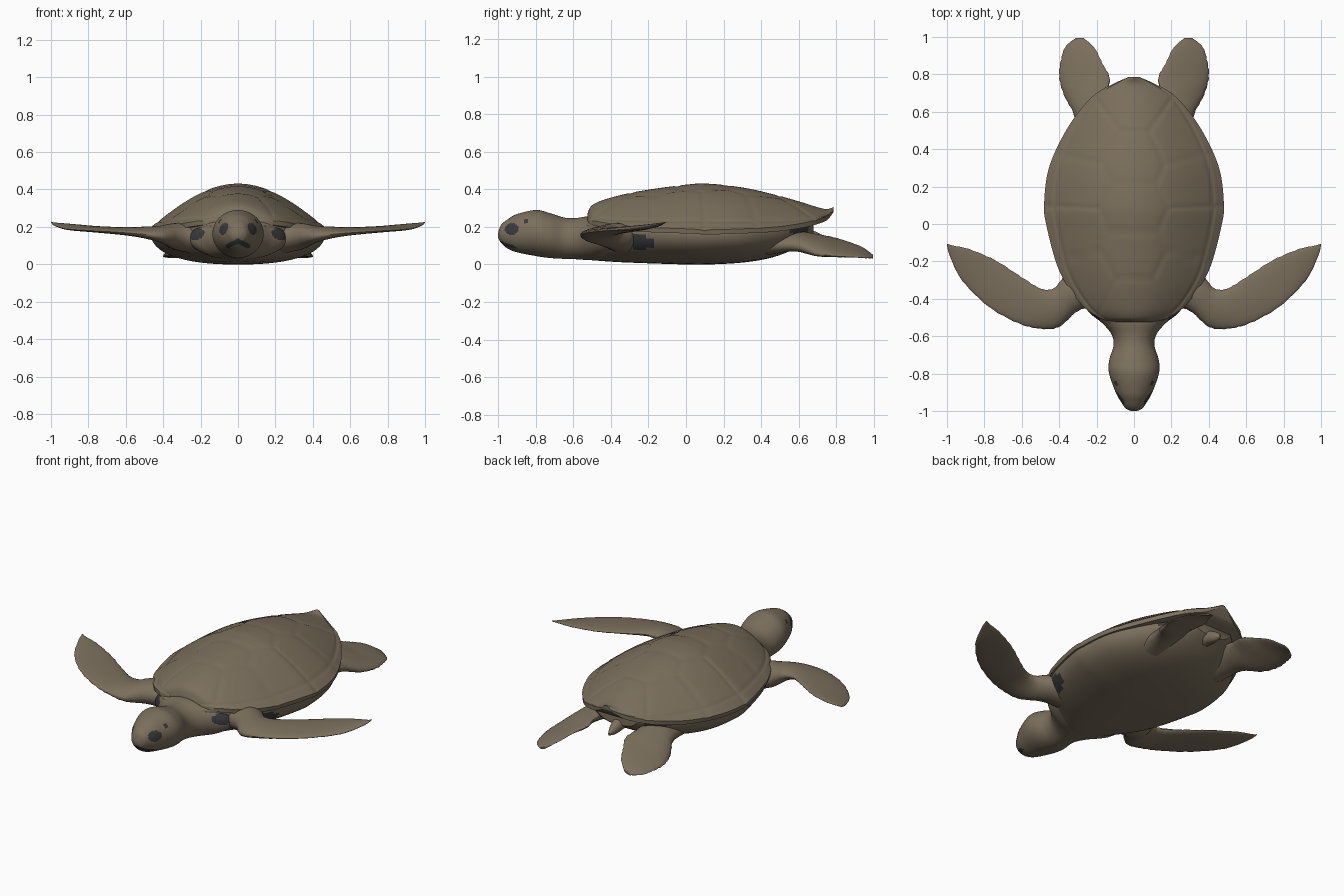
import bpy
import bmesh
import math
from mathutils import Vector

cube = bpy.data.objects.get("Cube")
if cube:
    bpy.data.objects.remove(cube, do_unlink=True)


def make_material(name, rgb):
    mat = bpy.data.materials.new(name)
    mat.use_nodes = True
    mat.diffuse_color = (*rgb, 1)
    shader = next(n for n in mat.node_tree.nodes if n.type == 'BSDF_PRINCIPLED')
    shader.inputs["Base Color"].default_value = (*rgb, 1)
    shader.inputs["Roughness"].default_value = 0.8
    return mat


BROWN = make_material("olive brown", (0.2, 0.16, 0.108))
DARK = make_material("charcoal", (0.04, 0.042, 0.045))


def smooth_rows(rows, steps):
    """Catmull-Rom interpolation between the given cross-section rows."""
    rows = [Vector(r) for r in rows]
    out = []
    for i in range(len(rows) - 1):
        b, c = rows[i], rows[i + 1]
        a = rows[i - 1] if i else b
        d = rows[i + 2] if i + 2 < len(rows) else c
        for k in range(steps):
            t = k / steps
            out.append(b + (c - a) * (t / 2) + (a * 2 - b * 5 + c * 4 - d) * (t * t / 2)
                       + (b * 3 - a - c * 3 + d) * (t ** 3 / 2))
    out.append(rows[-1])
    return out


def loft(name, rings, dark_rule=None, angle=40):
    """Skin a row of closed rings, cap both ends, paint faces by a rule."""
    bm = bmesh.new()
    loops = [[bm.verts.new(p) for p in ring] for ring in rings]
    n = len(loops[0])
    for a, b in zip(loops, loops[1:]):
        for i in range(n):
            j = (i + 1) % n
            bm.faces.new((a[i], a[j], b[j], b[i]))
    bm.faces.new(loops[0])
    bm.faces.new(loops[-1])
    bmesh.ops.recalc_face_normals(bm, faces=bm.faces)
    for f in bm.faces:
        if dark_rule and dark_rule(f.calc_center_median()):
            f.material_index = 1
    mesh = bpy.data.meshes.new(name)
    bm.to_mesh(mesh)
    bm.free()
    mesh.materials.append(BROWN)
    mesh.materials.append(DARK)
    obj = bpy.data.objects.new(name, mesh)
    bpy.context.collection.objects.link(obj)
    bpy.ops.object.select_all(action='DESELECT')
    obj.select_set(True)
    bpy.context.view_layer.objects.active = obj
    bpy.ops.object.shade_smooth_by_angle(angle=math.radians(angle))
    return obj


def near(p, centre, radii):
    """Inside an ellipsoid that is mirrored across x."""
    q = (abs(p.x), p.y, p.z)
    return sum(((a - c) / r) ** 2 for a, c, r in zip(q, centre, radii)) < 1


def circle(n):
    return [(math.cos(math.tau * i / n), math.sin(math.tau * i / n)) for i in range(n)]


# Shell: domed sections with a thin lip, scute seams pressed in
SEEDS = [(0, y) for y in (-0.42, -0.17, 0.08, 0.35, 0.64)]
SEEDS += [(s * x, y) for s in (-1, 1)
          for x, y in ((0.26, -0.3), (0.31, -0.04), (0.3, 0.22), (0.24, 0.47))]


def seam(x, y, w):
    d = sorted(math.hypot(x - a, y - b) for a, b in SEEDS)
    edge = min((d[1] - d[0]) / 2, abs(abs(x) / w - 0.88) * w)
    return 0.005 * max(0, 1 - edge / 0.016)


def shell_ring(row):
    y, w, top, rim = row
    ring = []
    n = 90
    for i in range(n + 1):
        s = math.sin(math.pi * (i / n - 0.5))
        dome = math.cos(math.pi / 2 * s)
        ring.append((w * s, y, rim + (top - rim) * dome - seam(w * s, y, w)))
    lip = min(0.025, (top - rim) * 0.8)
    ring += [(w * 0.99, y, rim - lip), (w * 0.9, y, rim - lip),
             (-w * 0.9, y, rim - lip), (-w * 0.99, y, rim - lip)]
    return ring


shell_rows = [
    (-0.525, 0.1, 0.27, 0.24), (-0.5, 0.19, 0.315, 0.235), (-0.42, 0.29, 0.35, 0.22),
    (-0.25, 0.4, 0.39, 0.2), (0, 0.47, 0.425, 0.19), (0.12, 0.48, 0.43, 0.185),
    (0.3, 0.455, 0.41, 0.19), (0.48, 0.375, 0.37, 0.2), (0.62, 0.28, 0.33, 0.22),
    (0.7, 0.2, 0.305, 0.24), (0.75, 0.11, 0.295, 0.26), (0.785, 0.03, 0.305, 0.29)]
loft("shell", [shell_ring(r) for r in smooth_rows(shell_rows, 10)])


# Belly: full, rounded underside that meets the shell rim
def belly_ring(row):
    y, w, rim, low = row
    ring = []
    for c, s in circle(64):
        x = math.copysign(abs(c) ** 0.85, c) * w
        ring.append((x, y, rim + (0.03 * s if s > 0 else -(rim - low) * abs(s) ** 0.85)))
    return ring


def belly_dark(p):
    return (near(p, (0.4, -0.25, 0.11), (0.09, 0.07, 0.06))
            or near(p, (0.24, 0.61, 0.18), (0.08, 0.06, 0.04)))


belly_rows = [
    (-0.55, 0.1, 0.2, 0.05), (-0.5, 0.18, 0.21, 0.025), (-0.4, 0.28, 0.205, 0.015),
    (-0.25, 0.385, 0.185, 0.008), (0, 0.455, 0.175, 0), (0.12, 0.465, 0.17, 0),
    (0.3, 0.44, 0.175, 0.01), (0.45, 0.365, 0.185, 0.035), (0.57, 0.27, 0.2, 0.08),
    (0.68, 0.14, 0.22, 0.15)]
loft("belly", [belly_ring(r) for r in smooth_rows(belly_rows, 6)], belly_dark)


# Head and neck: one tapering form with painted eyes, nostrils and mouth
def head_ring(row):
    y, w, top, low = row
    mid, half = (top + low) / 2, (top - low) / 2
    return [(w * c, y, mid + half * s) for c, s in circle(80)]


def head_dark(p):
    eye = near(p, (0.08, -0.93, 0.19), (0.05, 0.04, 0.032))
    temple = near(p, (0.09, -0.85, 0.228), (0.05, 0.015, 0.012))
    mouth_line = 0.125 - 0.5 * abs(p.x)
    mouth = p.y < -0.9 and abs(p.x) < 0.065 and abs(p.z - mouth_line) < 0.014
    shoulder = near(p, (0.23, -0.48, 0.165), (0.06, 0.06, 0.035))
    return eye or temple or mouth or shoulder


head_rows = [
    (-1, 0.015, 0.17, 0.14), (-0.985, 0.045, 0.21, 0.115), (-0.95, 0.07, 0.24, 0.085),
    (-0.9, 0.098, 0.268, 0.065), (-0.8, 0.133, 0.29, 0.045), (-0.73, 0.133, 0.275, 0.035),
    (-0.65, 0.11, 0.25, 0.03), (-0.59, 0.12, 0.247, 0.028), (-0.53, 0.17, 0.255, 0.024),
    (-0.46, 0.25, 0.255, 0.022), (-0.36, 0.27, 0.25, 0.03)]
loft("head_and_neck", [head_ring(r) for r in smooth_rows(head_rows, 10)], head_dark)


# Flippers: lens sections between a leading and a trailing edge
def flipper(name, rows, side):
    rings = []
    for k, row in enumerate(smooth_rows(rows, 6)):
        lead, trail, thick = Vector(row[:3]), Vector(row[3:6]), row[6]
        ragged = 1 + 0.018 * math.sin(k * 2.3)
        mid, half = (lead + trail) / 2, (lead - trail) / 2 * ragged
        ring = []
        for c, s in circle(28):
            p = mid + half * c
            ring.append((side * p.x, p.y, p.z + thick / 2 * s))
        rings.append(ring)
    return loft(name, rings)


front_rows = [
    (0.2, -0.44, 0.14, 0.3, -0.24, 0.14, 0.16), (0.3, -0.465, 0.15, 0.38, -0.29, 0.15, 0.14),
    (0.4, -0.55, 0.15, 0.43, -0.345, 0.17, 0.09), (0.5, -0.56, 0.16, 0.5, -0.345, 0.18, 0.06),
    (0.62, -0.53, 0.17, 0.6, -0.285, 0.185, 0.04), (0.78, -0.44, 0.18, 0.74, -0.195, 0.195, 0.03),
    (0.92, -0.3, 0.19, 0.88, -0.135, 0.21, 0.025), (0.985, -0.17, 0.21, 0.97, -0.115, 0.22, 0.012),
    (1, -0.11, 0.225, 0.998, -0.105, 0.225, 0.004)]
hind_rows = [
    (0.3, 0.42, 0.1, 0.1, 0.46, 0.12, 0.12), (0.32, 0.58, 0.1, 0.12, 0.56, 0.15, 0.1),
    (0.375, 0.69, 0.06, 0.14, 0.68, 0.15, 0.08), (0.4, 0.79, 0.045, 0.13, 0.78, 0.14, 0.05),
    (0.39, 0.88, 0.04, 0.17, 0.86, 0.12, 0.03), (0.365, 0.95, 0.035, 0.21, 0.94, 0.09, 0.02),
    (0.31, 0.995, 0.035, 0.27, 0.995, 0.05, 0.012)]
for label, side in (("left", 1), ("right", -1)):
    flipper("front_flipper_" + label, front_rows, side)
    flipper("hind_flipper_" + label, hind_rows, side)

# Tail: short cone under the back of the shell
tail_rows = [(0.5, 0.06, 0.22, 0.1), (0.62, 0.045, 0.2, 0.11),
             (0.71, 0.028, 0.165, 0.1), (0.76, 0.006, 0.125, 0.11)]
loft("tail", [head_ring(r) for r in smooth_rows(tail_rows, 6)])
